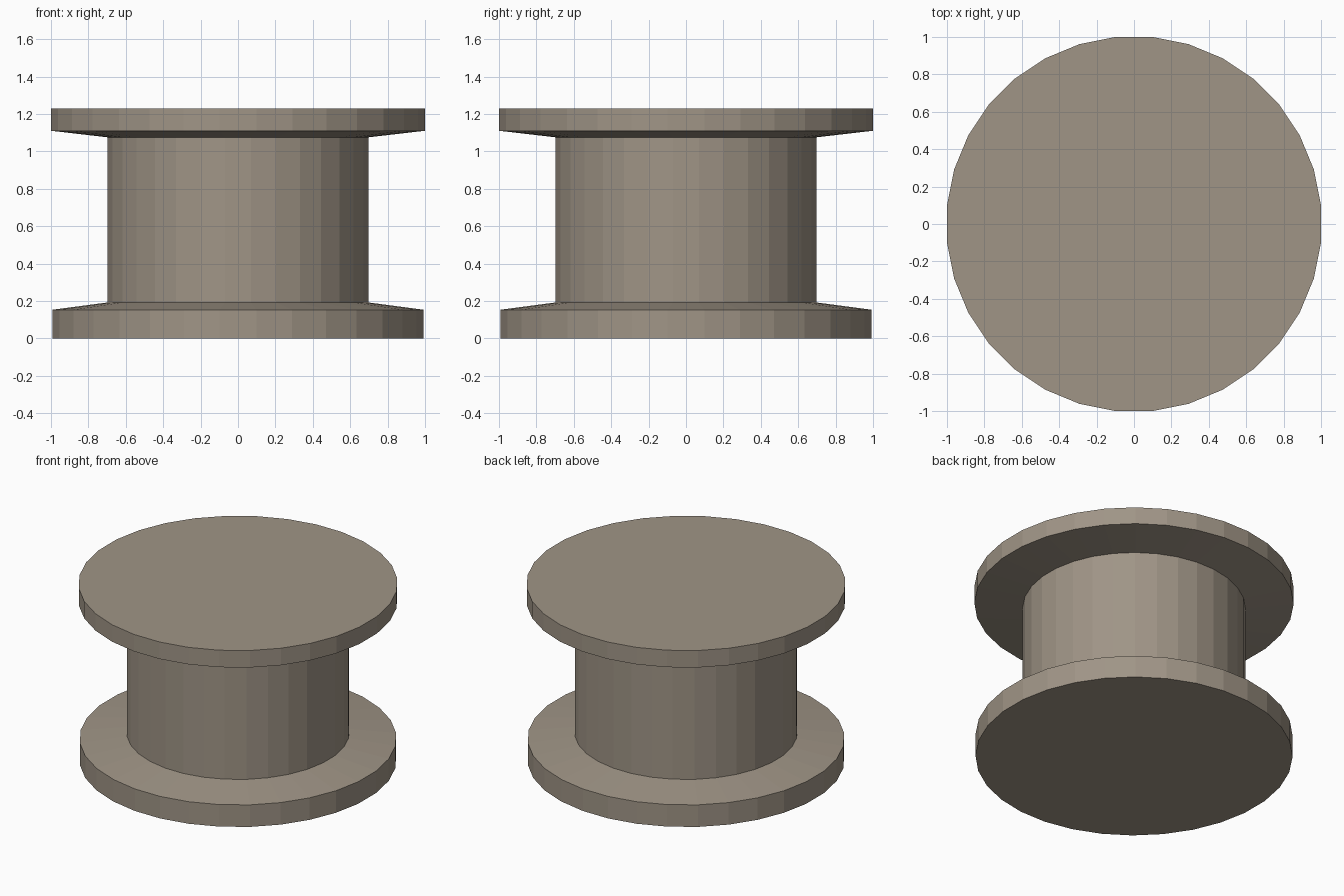
import bpy, bmesh, math

if "Cube" in bpy.data.objects:
    bpy.data.objects.remove(bpy.data.objects["Cube"])

SIDES = 32
HALF = math.pi / SIDES  # half a facet, so flats face the axes

stone = bpy.data.materials.new("warm grey")
stone.diffuse_color = (0.35, 0.30, 0.24, 1)
stone.use_nodes = True
stone.node_tree.nodes["Principled BSDF"].inputs["Base Color"].default_value = stone.diffuse_color


def lathe(name, profile):
    """Spin (flat-to-centre radius, height) points; radius 0 closes with one flat cap."""
    bm = bmesh.new()
    rings = []
    for r, z in profile:
        if r == 0:
            continue
        R = r / math.cos(HALF)
        rings.append([bm.verts.new((R * math.cos(HALF + 2 * HALF * i),
                                    R * math.sin(HALF + 2 * HALF * i), z))
                      for i in range(SIDES)])
    for a, b in zip(rings, rings[1:]):
        for i in range(SIDES):
            j = (i + 1) % SIDES
            bm.faces.new((a[i], a[j], b[j], b[i]))
    if profile[0][0] == 0:
        bm.faces.new(rings[0][::-1])
    if profile[-1][0] == 0:
        bm.faces.new(rings[-1])
    mesh = bpy.data.meshes.new(name)
    bm.to_mesh(mesh)
    bm.free()
    mesh.materials.append(stone)
    obj = bpy.data.objects.new(name, mesh)
    bpy.context.collection.objects.link(obj)
    return obj


# Lower flange with sloped top, drum, upper flange with sloped underside
lathe("lower_flange", [(0, 0), (0.993, 0), (0.993, 0.153), (0.698, 0.192)])
lathe("drum", [(0.698, 0.192), (0.698, 1.075)])
lathe("upper_flange", [(0.698, 1.075), (1.0, 1.11), (1.0, 1.228), (0, 1.228)])
